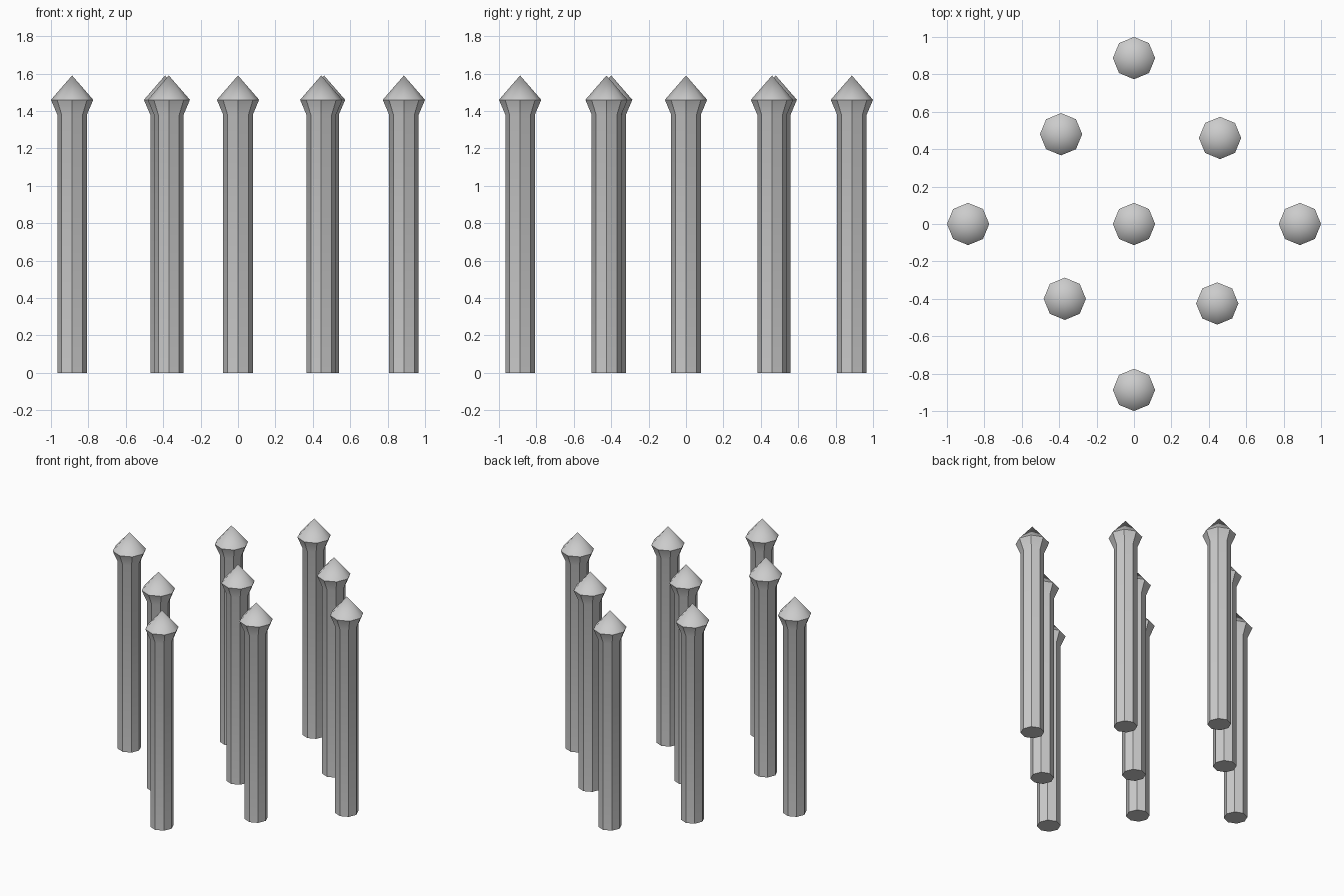
import bpy, bmesh, math

if "Cube" in bpy.data.objects:
    bpy.data.objects.remove(bpy.data.objects["Cube"])

SIDES = 8
TIP_Z = 1.59
# (radius, height) rings: shaft foot, shaft top, flared collar rim
RINGS = [(0.079, 0.0), (0.079, 1.38), (0.113, 1.46)]


def spike_mesh():
    bm = bmesh.new()
    loops = []
    for r, z in RINGS:
        loops.append([bm.verts.new((r * math.cos(2 * math.pi * i / SIDES),
                                    r * math.sin(2 * math.pi * i / SIDES), z))
                      for i in range(SIDES)])
    tip = bm.verts.new((0, 0, TIP_Z))
    # flat foot, shaft and collar walls, pointed cap
    bm.faces.new(loops[0][::-1])
    for i in range(SIDES):
        j = (i + 1) % SIDES
        for low, high in zip(loops, loops[1:]):
            bm.faces.new((low[i], low[j], high[j], high[i]))
        bm.faces.new((loops[-1][i], loops[-1][j], tip))
    mesh = bpy.data.meshes.new("spike")
    bm.to_mesh(mesh)
    bm.free()
    return mesh


mesh = spike_mesh()
places = {
    "spike_centre": (0, 0),
    "spike_right": (0.887, 0),
    "spike_left": (-0.887, 0),
    "spike_back": (0, 0.887),
    "spike_front": (0, -0.887),
    "spike_back_left": (-0.39, 0.48),
    "spike_back_right": (0.46, 0.46),
    "spike_front_left": (-0.37, -0.40),
    "spike_front_right": (0.445, -0.425),
}

# nine identical spikes sharing one mesh
for name, (x, y) in places.items():
    spike = bpy.data.objects.new(name, mesh)
    spike.location = (x, y, 0)
    bpy.context.collection.objects.link(spike)

# soft cap, hard shaft edges
bpy.context.view_layer.objects.active = spike
spike.select_set(True)
bpy.ops.object.shade_smooth_by_angle(angle=math.radians(38))
